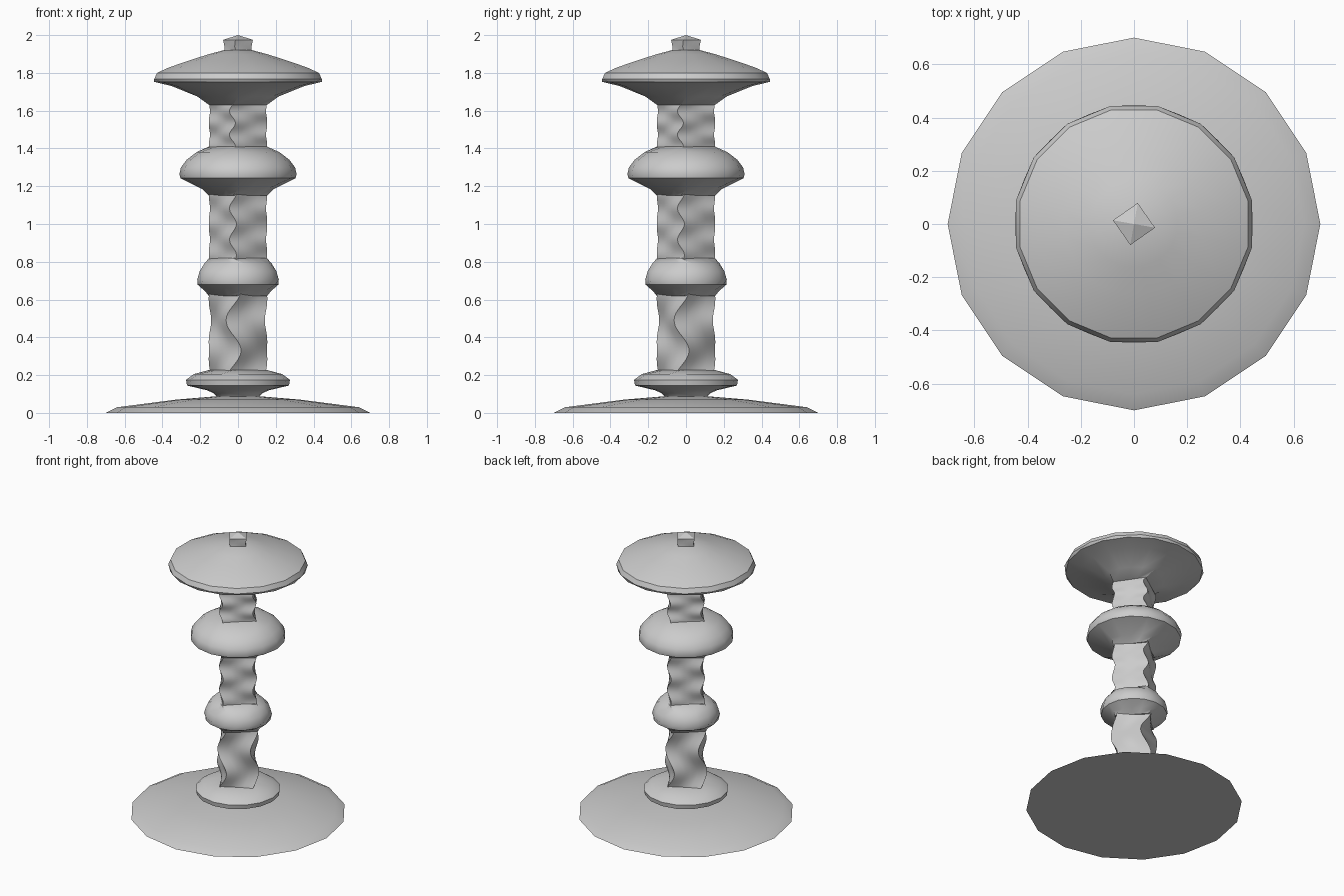
import bpy, bmesh, math

cube = bpy.data.objects.get("Cube")
if cube:
    bpy.data.objects.remove(cube, do_unlink=True)

SIDES = 16
STEP = 360 / SIDES
POST_R = 0.155

grey = bpy.data.materials.new("plain grey")
grey.use_nodes = True
colour = (0.6, 0.6, 0.6, 1)
grey.diffuse_color = colour
grey.node_tree.nodes["Principled BSDF"].inputs["Base Color"].default_value = colour


def ring_points(z, radius, square=0.0, twist=0.0):
    """Ring that blends from round (0) to a square with corners on the axes (1)."""
    points = []
    for i in range(SIDES):
        a = i * STEP
        edge = math.cos(math.pi / 4) / math.cos(math.radians(a % 90 - 45))
        r = radius * (1 + square * (edge - 1))
        t = math.radians(a - 90 + twist)
        points.append((r * math.cos(t), r * math.sin(t), z))
    return points


def loft(name, rings, apex=None):
    """Skin a stack of (z, radius, squareness, twist) rings."""
    bm = bmesh.new()
    loops = [[bm.verts.new(p) for p in ring_points(*r)] for r in rings]
    for low, high in zip(loops, loops[1:]):
        for i in range(SIDES):
            j = (i + 1) % SIDES
            bm.faces.new((low[i], low[j], high[j], high[i]))
    bm.faces.new(list(reversed(loops[0])))
    if apex is None:
        bm.faces.new(loops[-1])
    else:
        tip = bm.verts.new((0, 0, apex))
        for i in range(SIDES):
            bm.faces.new((loops[-1][i], loops[-1][(i + 1) % SIDES], tip))
    mesh = bpy.data.meshes.new(name)
    bm.to_mesh(mesh)
    bm.free()
    mesh.materials.append(grey)
    obj = bpy.data.objects.new(name, mesh)
    bpy.context.collection.objects.link(obj)
    bpy.ops.object.select_all(action='DESELECT')
    obj.select_set(True)
    bpy.context.view_layer.objects.active = obj
    bpy.ops.object.shade_smooth_by_angle(angle=math.radians(32))
    return obj


def wavy_post(name, z0, z1, crest, period, middle, swing):
    """Square post whose corners swing to and fro; crest is a height of full swing."""
    count = 24
    rings = []
    for k in range(count + 1):
        z = z0 + (z1 - z0) * k / count
        twist = middle + swing * math.cos(math.tau * (z - crest) / period)
        rings.append((z, POST_R, 1, twist))
    loft(name, rings)


# Foot
loft("base_plate", [(0, 0.70), (0.03, 0.64), (0.07, 0.33), (0.088, 0.115)])
loft("bottom_collar", [(0.085, 0.112), (0.105, 0.13), (0.12, 0.165), (0.145, 0.27),
                       (0.175, 0.275), (0.205, 0.235, 0.1), (0.227, POST_R, 1, -8)])

# Twisted posts
wavy_post("lower_post", 0.22, 0.63, 0.33, 0.32, -9, 15)
wavy_post("middle_post", 0.81, 1.17, 1.0, 0.165, -10, 7)
wavy_post("upper_post", 1.40, 1.65, 1.535, 0.125, -11, 6)

# Knobs between the posts
loft("lower_knob", [(0.62, POST_R, 1, -3), (0.645, 0.175, 0.5), (0.68, 0.215),
                    (0.705, 0.22, 0, STEP / 2), (0.75, 0.207, 0, STEP / 2),
                    (0.79, 0.182, 0.2, STEP / 2), (0.82, POST_R, 1, -10)])
loft("middle_knob", [(1.15, POST_R, 1, -10), (1.185, 0.19, 0.5), (1.243, 0.305),
                     (1.265, 0.31), (1.30, 0.302), (1.34, 0.272), (1.38, 0.22, 0.1),
                     (1.41, POST_R, 1, -10)])

# Cap and finial
loft("cap", [(1.63, POST_R, 1, -10), (1.675, 0.215, 0.4), (1.73, 0.35), (1.753, 0.445),
             (1.768, 0.452, 0, STEP / 2), (1.80, 0.437, 0, STEP / 2),
             (1.83, 0.37, 0, STEP / 2), (1.865, 0.265, 0, STEP / 2),
             (1.897, 0.165, 0, STEP / 2), (1.922, 0.07, 0, STEP / 2)])
loft("finial", [(1.91, 0.072, 1, -6), (1.94, 0.074, 1, -14), (1.975, 0.08, 1, -10)], apex=2.0)
